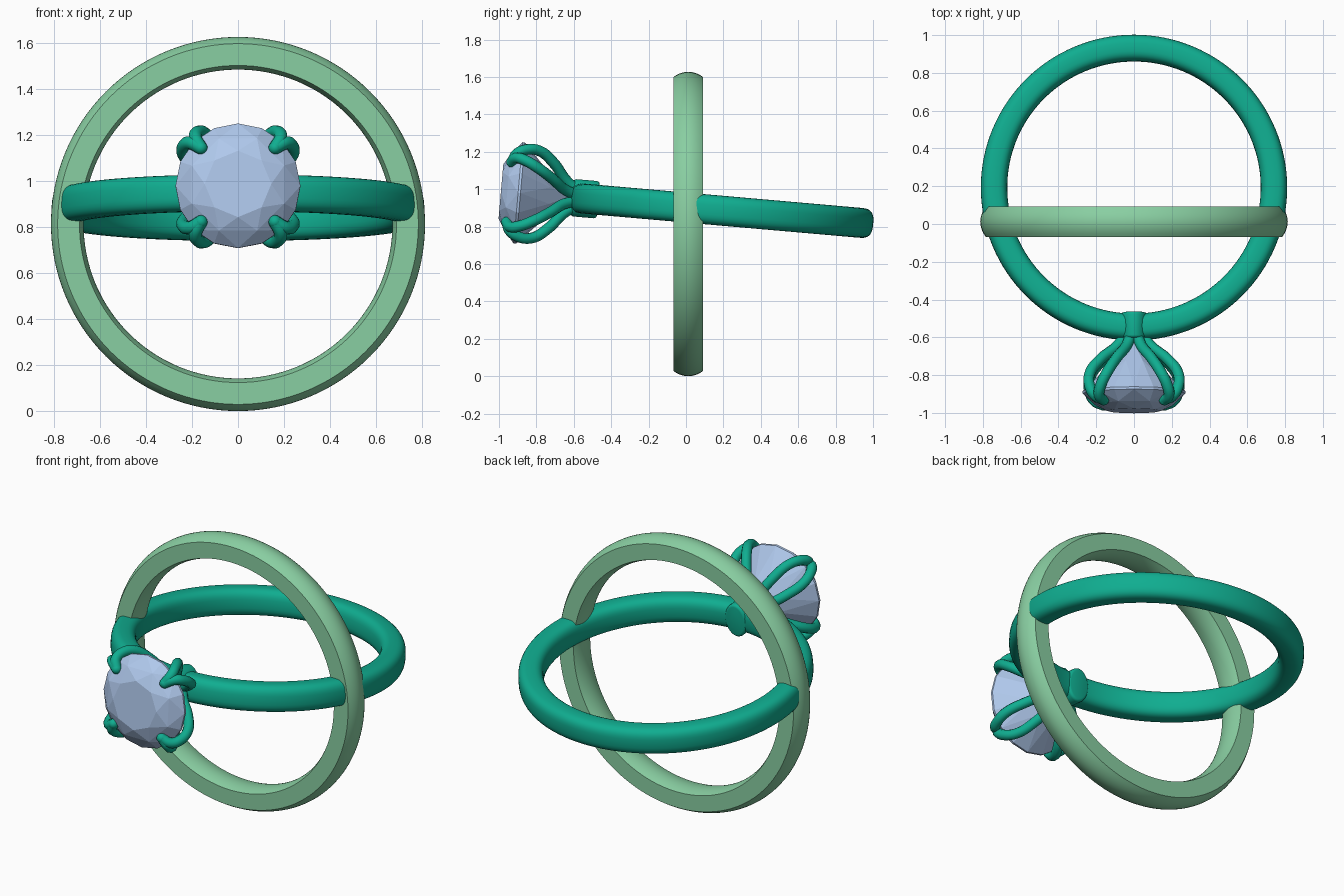
import bpy, bmesh
from math import sin, cos, pi, radians, sqrt
from mathutils import Matrix, Vector

if "Cube" in bpy.data.objects:
    bpy.data.objects.remove(bpy.data.objects["Cube"])

# Frames: upright ring, and tilted ring (local x right, y along ring axis, z towards the stone)
UPRIGHT = Matrix.Translation((0, 0.012, 0.814))
TILTED = Matrix.Translation((0, 0.193, 0.885)) @ Matrix.Rotation(radians(85), 4, 'X')


def material(name, rgb):
    m = bpy.data.materials.new(name)
    m.diffuse_color = (*rgb, 1)
    m.use_nodes = True
    m.node_tree.nodes["Principled BSDF"].inputs["Base Color"].default_value = m.diffuse_color
    return m


GREEN = material("pale_green", (0.25, 0.62, 0.36))
TEAL = material("teal", (0.005, 0.42, 0.28))
BLUE = material("pale_blue", (0.43, 0.58, 0.84))


def finish(name, bm, matrix, mat, angle=None):
    bmesh.ops.recalc_face_normals(bm, faces=bm.faces)
    me = bpy.data.meshes.new(name)
    bm.to_mesh(me)
    bm.free()
    ob = bpy.data.objects.new(name, me)
    bpy.context.collection.objects.link(ob)
    ob.matrix_world = matrix
    me.materials.append(mat)
    if angle:
        bpy.ops.object.select_all(action='DESELECT')
        ob.select_set(True)
        bpy.context.view_layer.objects.active = ob
        bpy.ops.object.shade_smooth_by_angle(angle=radians(angle))
    return ob


def ring(name, profile, matrix, mat, angle, steps=128):
    # sweep a closed (radius, height) profile round the local y axis
    bm = bmesh.new()
    rows = []
    for i in range(steps):
        a = 2 * pi * i / steps
        rows.append([bm.verts.new((r * cos(a), h, r * sin(a))) for r, h in profile])
    n = len(profile)
    for i in range(steps):
        p, q = rows[i], rows[(i + 1) % steps]
        for j in range(n):
            k = (j + 1) % n
            bm.faces.new((p[j], p[k], q[k], q[j]))
    return finish(name, bm, matrix, mat, angle)


# Upright band: flat sides, gently domed outside and inside
us = [-1 + 2 * i / 10 for i in range(11)]
flat = [(0.785 + 0.029 * (1 - u * u), 0.08 * u) for u in us]
flat += [(0.69 - 0.018 * (1 - u * u), -0.08 * u) for u in us]
ring("upright_band", flat, UPRIGHT, GREEN, 25)


# Tilted band: soft rounded-square section
def soft(v):
    return (1 if v >= 0 else -1) * abs(v) ** 0.7


soft_section = [(0.741 + 0.07 * soft(cos(2 * pi * i / 32)),
                 0.08 * soft(sin(2 * pi * i / 32))) for i in range(32)]
ring("tilted_band", soft_section, TILTED, TEAL, 60)

# Oval collar joining the setting to the tilted band
bm = bmesh.new()
bmesh.ops.create_cone(bm, cap_ends=True, segments=48, radius1=1, radius2=1, depth=0.14,
                      matrix=Matrix.Translation((0, 0, 0.735)) @ Matrix.Diagonal((0.072, 0.1, 1, 1)))
rims = [e for e in bm.edges if abs(e.verts[0].co.z - e.verts[1].co.z) < 1e-5]
bmesh.ops.bevel(bm, geom=rims, offset=0.015, segments=3, affect='EDGES', profile=0.5)
finish("setting_collar", bm, TILTED, TEAL, 40)

# Brilliant-cut stone as the hull of its facet corners
bm = bmesh.new()


def corners(count, r, d, turn=0.0):
    for i in range(count):
        a = 2 * pi * (i + turn) / count
        bm.verts.new((r * cos(a), r * sin(a), d))


corners(8, 0.145, 1.187)          # table
corners(8, 0.218, 1.153, 0.5)     # crown kites
corners(16, 0.272, 1.095)         # girdle, front edge
corners(16, 0.272, 1.082)         # girdle, back edge
corners(8, 0.115, 0.925, 0.5)     # pavilion
bm.verts.new((0, 0, 0.825))       # point
bmesh.ops.convex_hull(bm, input=bm.verts)
bmesh.ops.dissolve_limit(bm, angle_limit=radians(1), verts=bm.verts, edges=bm.edges)
finish("round_stone", bm, TILTED, BLUE)

# Four split prongs: two wires (distance, radius, sideways spread) that meet over the stone
WIRE = [(0.77, 0.035, 0.015), (0.84, 0.085, 0.035), (0.92, 0.19, 0.06), (1.0, 0.265, 0.065),
        (1.07, 0.29, 0.042), (1.12, 0.277, 0.015), (1.143, 0.228, 0.0)]
curve = bpy.data.curves.new("prong_path", 'CURVE')
curve.dimensions = '3D'
curve.bevel_depth = 0.029
curve.bevel_resolution = 3
curve.resolution_u = 8
curve.use_fill_caps = True
tips = []
for k in range(4):
    a = pi / 4 + k * pi / 2
    out, side = Vector((cos(a), sin(a), 0)), Vector((-sin(a), cos(a), 0))
    for s in (-1, 1):
        sp = curve.splines.new('BEZIER')
        sp.bezier_points.add(len(WIRE) - 1)
        for bp, (d, r, t) in zip(sp.bezier_points, WIRE):
            bp.co = out * r + side * (s * t) + Vector((0, 0, d))
            bp.handle_left_type = bp.handle_right_type = 'AUTO'
    tips.append(out * WIRE[-1][1] + Vector((0, 0, WIRE[-1][0])))
path = bpy.data.objects.new("prong_path", curve)
bpy.context.collection.objects.link(path)
bpy.context.view_layer.update()
wires = bpy.data.meshes.new_from_object(path.evaluated_get(bpy.context.evaluated_depsgraph_get()))
bm = bmesh.new()
bm.from_mesh(wires)
bpy.data.objects.remove(path)
for tip in tips:
    bmesh.ops.create_uvsphere(bm, u_segments=16, v_segments=8, radius=0.029,
                              matrix=Matrix.Translation(tip))
finish("split_prongs", bm, TILTED, TEAL, 50)
